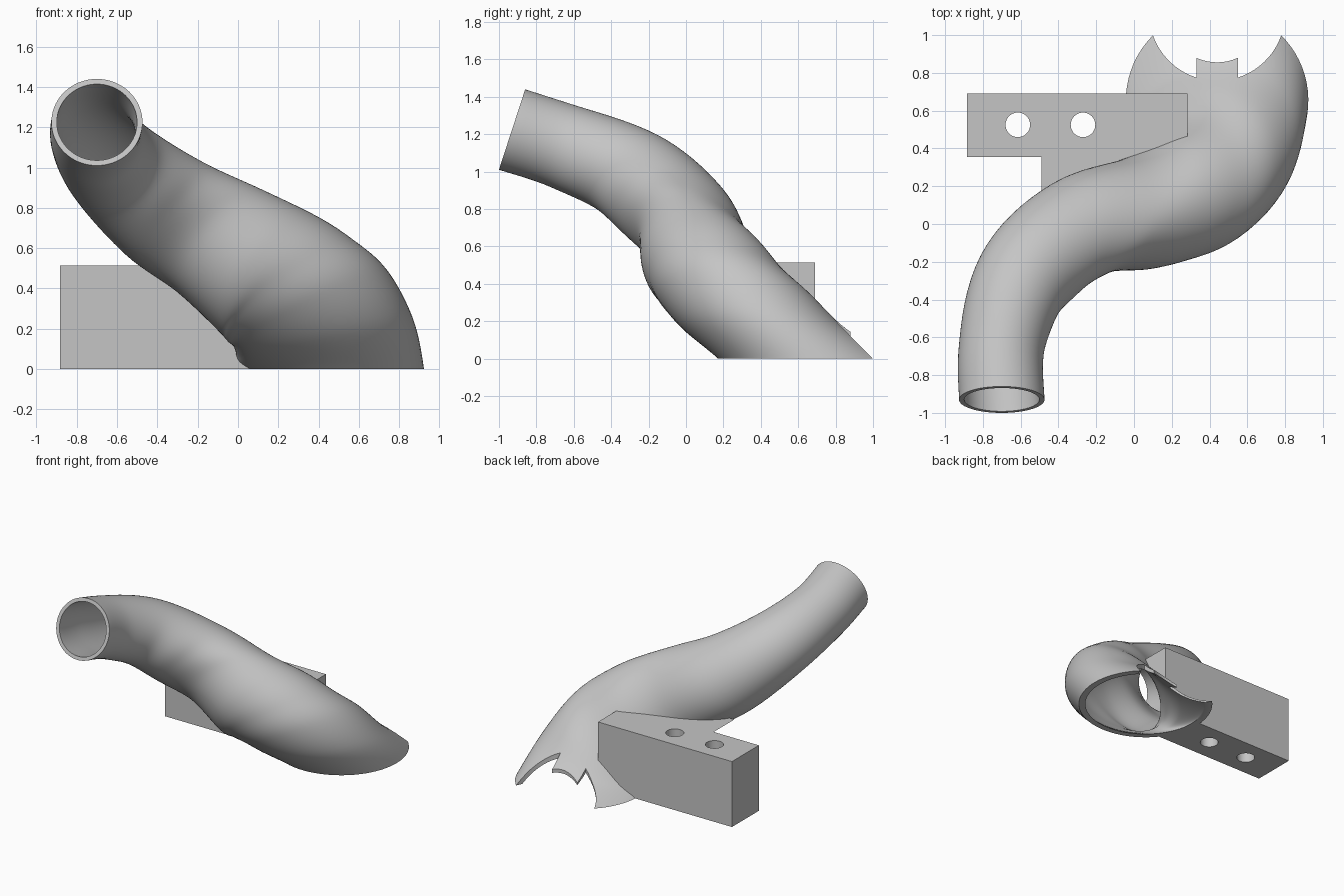
import bpy, bmesh, math
from mathutils import Vector

if "Cube" in bpy.data.objects:
    bpy.data.objects.remove(bpy.data.objects["Cube"])

grey = bpy.data.materials.new("plain_grey")
grey.diffuse_color = (0.56, 0.56, 0.56, 1)
grey.use_nodes = True
grey.node_tree.nodes["Principled BSDF"].inputs["Base Color"].default_value = grey.diffuse_color

# Pipe sections: centre, normal, outer radius
SECTIONS = [
    ((-0.70, -0.93, 1.225), (0, 0.95, -0.31), 0.226),
    ((-0.70, -0.655, 1.135), (0, 0.95, -0.31), 0.228),
    ((-0.60, -0.31, 0.995), (0.50, 0.65, -0.57), 0.257),
    ((-0.36, -0.07, 0.793), (0.75, 0.05, -0.62), 0.300),
    ((-0.09, 0.045, 0.635), (0.72, -0.35, -0.60), 0.330),
    ((0.135, 0.12, 0.48), (0.76, -0.25, -0.60), 0.372),
    ((0.26, 0.19, 0.39), (0.62, -0.20, -0.76), 0.400),
    ((0.36, 0.28, 0.30), (0.45, -0.10, -0.89), 0.425),
    ((0.43, 0.43, 0.15), (0.22, -0.05, -0.97), 0.450),
    ((0.44, 0.655, 0.0), (0, 0, -1), 0.483),
]
SIDES, STEPS = 72, 8


def make_object(name, bm):
    bmesh.ops.recalc_face_normals(bm, faces=bm.faces)
    mesh = bpy.data.meshes.new(name)
    bm.to_mesh(mesh)
    bm.free()
    mesh.materials.append(grey)
    obj = bpy.data.objects.new(name, mesh)
    bpy.context.collection.objects.link(obj)
    return obj


def activate(obj):
    bpy.ops.object.select_all(action='DESELECT')
    obj.select_set(True)
    bpy.context.view_layer.objects.active = obj


def boolean(obj, other, operation='DIFFERENCE'):
    mod = obj.modifiers.new("cut", 'BOOLEAN')
    mod.operation, mod.object, mod.solver = operation, other, 'EXACT'
    activate(obj)
    bpy.ops.object.modifier_apply(modifier=mod.name)
    bpy.data.objects.remove(other)


def prism(name, points, axis, start, end):
    """Extrude a flat outline along y or z."""
    bm = bmesh.new()
    place = (lambda p, t: (p[0], t, p[1])) if axis == 'y' else (lambda p, t: (p[0], p[1], t))
    low = [bm.verts.new(place(p, start)) for p in points]
    high = [bm.verts.new(place(p, end)) for p in points]
    bm.faces.new(low)
    bm.faces.new(high)
    for i in range(len(points)):
        j = (i + 1) % len(points)
        bm.faces.new((low[i], low[j], high[j], high[i]))
    return make_object(name, bm)


def spline(values, i, t):
    a, b, c, d = (values[min(max(k, 0), len(values) - 1)] for k in range(i - 1, i + 3))
    return 0.5 * (2 * b + (c - a) * t + (2 * a - 5 * b + 4 * c - d) * t * t
                  + (3 * b - a - 3 * c + d) * t ** 3)


def frames():
    """Smoothly interpolated sections with a twist-free side vector."""
    centres = [Vector(s[0]) for s in SECTIONS]
    normals = [Vector(s[1]).normalized() for s in SECTIONS]
    radii = [s[2] for s in SECTIONS]
    side, result = Vector((1, 0, 0)), []
    last = len(SECTIONS) - 1
    for k in range(last * STEPS + 1):
        i = min(k // STEPS, last - 1)
        t = k / STEPS - i
        n = spline(normals, i, t).normalized()
        side = (side - n * side.dot(n)).normalized()
        result.append((spline(centres, i, t), side.copy(), n.cross(side),
                       spline(radii, i, t), k / (last * STEPS)))
    return result


def add_rings(bm, hollow):
    rings = []
    for c, u, v, r, f in frames():
        r -= (0.027 + 0.02 * f) if hollow else 0
        ring = []
        for k in range(SIDES):
            a = math.tau * k / SIDES
            p = c + (u * math.cos(a) + v * math.sin(a)) * r
            p.z = max(p.z, 0)
            ring.append(bm.verts.new(p))
        rings.append(ring)
    for a, b in zip(rings, rings[1:]):
        bridge(bm, a, b)
    return rings


def bridge(bm, a, b):
    for i in range(SIDES):
        j = (i + 1) % SIDES
        bm.faces.new((a[i], a[j], b[j], b[i]))


# Hollow pipe
bm = bmesh.new()
outer, inner = add_rings(bm, False), add_rings(bm, True)
bridge(bm, outer[0], inner[0])
bridge(bm, outer[-1], inner[-1])
pipe = make_object("curved_pipe", bm)

# Filled pipe, carried below the base, used to trim the bracket
bm = bmesh.new()
rings = add_rings(bm, False)
foot = [bm.verts.new(v.co - Vector((0, 0, 0.1))) for v in rings[-1]]
bridge(bm, rings[-1], foot)
bm.faces.new(rings[0])
bm.faces.new(foot)
core = make_object("pipe_core", bm)

# Round notch with a tab at the back of the pipe mouth
CX, CY, R_BIG, R_SMALL, HALF = 0.44, 1.118, 0.36, 0.262, 0.11
outline = []
for r, turn, count in ((R_BIG, 1, 64), (R_SMALL, -1, 16)):
    edge = math.asin(HALF / r)
    start = -math.pi / 2 + edge if turn == 1 else -math.pi / 2 - edge
    sweep = math.tau - 2 * edge if turn == 1 else 2 * edge
    for k in range(count + 1):
        a = start + sweep * k / count
        outline.append((CX + r * math.cos(a), CY + r * math.sin(a)))
boolean(pipe, prism("notch_cutter", outline, 'z', -0.2, 1.0))

# Mounting bracket with a shoulder tucked under the pipe
bracket = prism("mounting_bracket", [(-0.883, 0), (0.283, 0), (0.283, 0.515), (-0.883, 0.515)],
                'y', 0.355, 0.69)
shoulder = prism("shoulder", [(-0.49, 0.515), (-0.2, 0.36), (-0.1, 0.28),
                              (0.2, 0.28), (0.2, 0.515)], 'y', 0.1, 0.5)
boolean(bracket, shoulder, 'UNION')
boolean(bracket, core)

# Bolt holes
for x in (-0.615, -0.27):
    circle = [(x + 0.065 * math.cos(math.tau * k / 40),
               0.525 + 0.065 * math.sin(math.tau * k / 40)) for k in range(40)]
    boolean(bracket, prism("hole_cutter", circle, 'z', -0.1, 0.7))

for obj in (pipe, bracket):
    activate(obj)
    bpy.ops.object.shade_smooth_by_angle(angle=math.radians(30))
